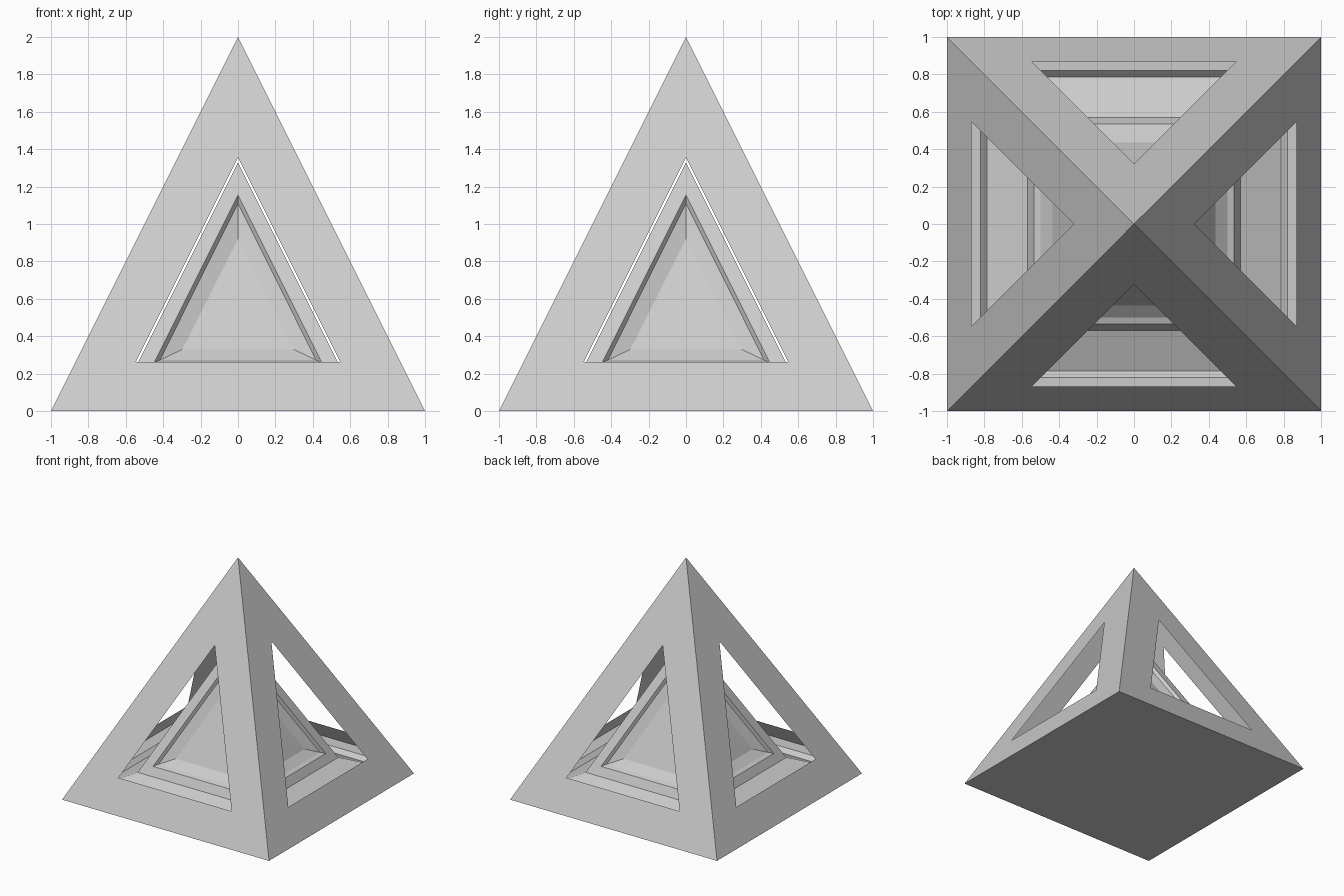
import bpy, bmesh
from mathutils import Matrix, Vector

if "Cube" in bpy.data.objects:
    bpy.data.objects.remove(bpy.data.objects["Cube"])


def tri(half, y0, z0, y1, z1):
    # Upright triangle on the front side, counter-clockwise seen from the front
    return [Vector((-half, y0, z0)), Vector((half, y0, z0)), Vector((0, y1, z1))]


def square(half, z):
    return [Vector((x * half, y * half, z)) for x, y in ((-1, -1), (1, -1), (1, 1), (-1, 1))]


def rings(bm, loops, cap=False):
    # Join nested loops with quads, optionally closing the last loop
    vs = [[bm.verts.new(p) for p in loop] for loop in loops]
    for a, b in zip(vs, vs[1:]):
        n = len(a)
        for i in range(n):
            j = (i + 1) % n
            bm.faces.new((a[i], a[j], b[j], b[i]))
    if cap:
        bm.faces.new(vs[-1])


def four_sides(bm, loops, cap=False):
    for k in range(4):
        rot = Matrix.Rotation(k * 1.5707963268, 3, 'Z')
        rings(bm, [[rot @ p for p in loop] for loop in loops], cap)


def finish(bm, name):
    bmesh.ops.remove_doubles(bm, verts=bm.verts, dist=1e-4)
    me = bpy.data.meshes.new(name)
    bm.to_mesh(me)
    bm.free()
    bpy.context.collection.objects.link(bpy.data.objects.new(name, me))


# Outer pyramid: four thin walls with triangular windows and a flat base
bm = bmesh.new()
four_sides(bm, [tri(1, -1, 0, 0, 2), tri(0.547, -0.869, 0.262, -0.322, 1.356)])
bm.faces.new([bm.verts.new(p) for p in reversed(square(1, 0))])
finish(bm, "outer_pyramid")

# Floor inside: flat shelf, small step down, slope up to the core
bm = bmesh.new()
rings(bm, [square(0.935, 0.13), square(0.82, 0.13), square(0.785, 0.095), square(0.57, 0.189)])
finish(bm, "inner_floor")

# Core pyramid: rails, slanted edge, bevel and recessed panel on each side
bm = bmesh.new()
four_sides(bm, [
    tri(0.57, -0.57, 0.189, 0, 1.329),
    tri(0.447, -0.534, 0.26, -0.087, 1.155),
    tri(0.418, -0.5, 0.272, -0.081, 1.109),
    tri(0.297, -0.435, 0.33, -0.14, 0.92),
], cap=True)
finish(bm, "core_pyramid")
